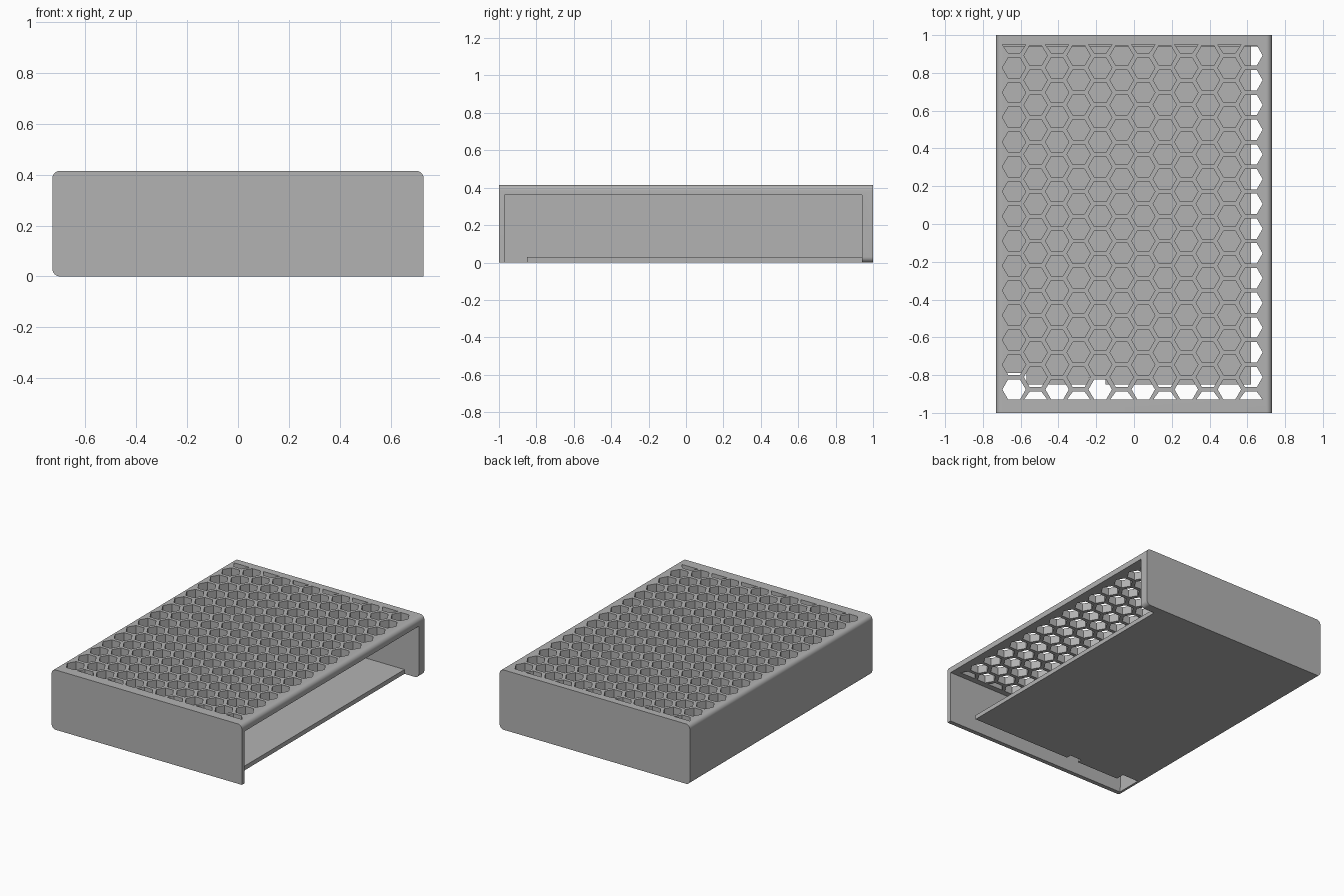
import bpy
import bmesh
from math import cos, sin, pi, radians

cube = bpy.data.objects.get("Cube")
if cube:
    bpy.data.objects.remove(cube, do_unlink=True)

W, L, H = 0.73, 1.0, 0.415     # half width, half length, height
R = 0.03                       # corner radius
FRONT, BACK = -0.97, 0.94      # inner faces of the end walls

grey = bpy.data.materials.new("plain grey")
grey.use_nodes = True
colour = (0.45, 0.45, 0.45, 1)
grey.diffuse_color = colour
grey.node_tree.nodes["Principled BSDF"].inputs["Base Color"].default_value = colour


def make_object(name, bm):
    bmesh.ops.recalc_face_normals(bm, faces=bm.faces)
    mesh = bpy.data.meshes.new(name)
    bm.to_mesh(mesh)
    bm.free()
    mesh.materials.append(grey)
    obj = bpy.data.objects.new(name, mesh)
    bpy.context.collection.objects.link(obj)
    return obj


def prism(bm, points, offset):
    """Extrude a flat outline along an offset."""
    face = bm.faces.new([bm.verts.new(p) for p in points])
    new = bmesh.ops.extrude_face_region(bm, geom=[face], use_keep_orig=True)["geom"]
    bmesh.ops.translate(bm, vec=offset,
                        verts=[v for v in new if isinstance(v, bmesh.types.BMVert)])


def box(bm, x0, x1, y0, y1, z0, z1):
    prism(bm, [(x0, y0, z0), (x1, y0, z0), (x1, y1, z0), (x0, y1, z0)], (0, 0, z1 - z0))


def section(y, sharp_corner):
    """Rounded cross-section, optionally square at the lower +x corner."""
    pts = []
    corners = [(1, 1), (-1, 1), (-1, 0), (1, 0)]
    for i, (sx, top) in enumerate(corners):
        if sharp_corner and i == 3:
            pts.append((W, y, 0))
            continue
        cx, cz = sx * (W - R), H - R if top else R
        for k in range(9):
            a = i * pi / 2 + k * pi / 16
            pts.append((cx + R * cos(a), y, cz + R * sin(a)))
    return pts


def cut(obj, bm):
    cutter = make_object("cutter", bm)
    cutter.hide_render = True
    mod = obj.modifiers.new("cut", 'BOOLEAN')
    mod.operation = 'DIFFERENCE'
    mod.solver = 'EXACT'
    mod.object = cutter
    graph = bpy.context.evaluated_depsgraph_get()
    mesh = bpy.data.meshes.new_from_object(obj.evaluated_get(graph))
    obj.modifiers.clear()
    obj.data = mesh
    bpy.data.objects.remove(cutter, do_unlink=True)


# Main shell: tube with a closed back
bm = bmesh.new()
prism(bm, section(FRONT, False), (0, L - FRONT, 0))
shell = make_object("case_shell", bm)

# Inner cavity, open on the +x side and at the front end
bm = bmesh.new()
box(bm, -0.70, 1, -1.2, BACK, 0.03, 0.36)
cut(shell, bm)

# Floor openings: along the open side, along the front, and two notches
for x0, x1, y0, y1 in [(0.62, 1, -1.2, BACK), (-0.695, 1, -1.2, -0.85),
                       (-0.695, -0.57, -1.2, -0.79), (-0.24, -0.15, -1.2, -0.815)]:
    bm = bmesh.new()
    box(bm, x0, x1, y0, y1, -0.1, 0.1)
    cut(shell, bm)

# Hexagonal vent holes, trimmed at both ends of the lid
bm = bmesh.new()
HEX, STEP = 0.062, 0.131
for col in range(12):
    cx = -0.635 + col * 0.114
    for row in range(15):
        cy = -0.876 + (row - 0.5 * (col % 2)) * STEP
        pts = []
        for k in range(6):
            a = k * pi / 3
            x, y = cx + HEX * cos(a), cy + HEX * sin(a)
            if -0.95 < y < 0.97:
                pts.append((x, min(max(y, -0.93), 0.95), 0.3))
        prism(bm, pts, (0, 0, 0.2))
cut(shell, bm)

# Front wall
bm = bmesh.new()
prism(bm, section(-L, True), (0, L + FRONT, 0))
front_wall = make_object("front_wall", bm)

for obj in (shell, front_wall):
    bpy.ops.object.select_all(action='DESELECT')
    obj.select_set(True)
    bpy.context.view_layer.objects.active = obj
    bpy.ops.object.shade_smooth_by_angle(angle=radians(30))
